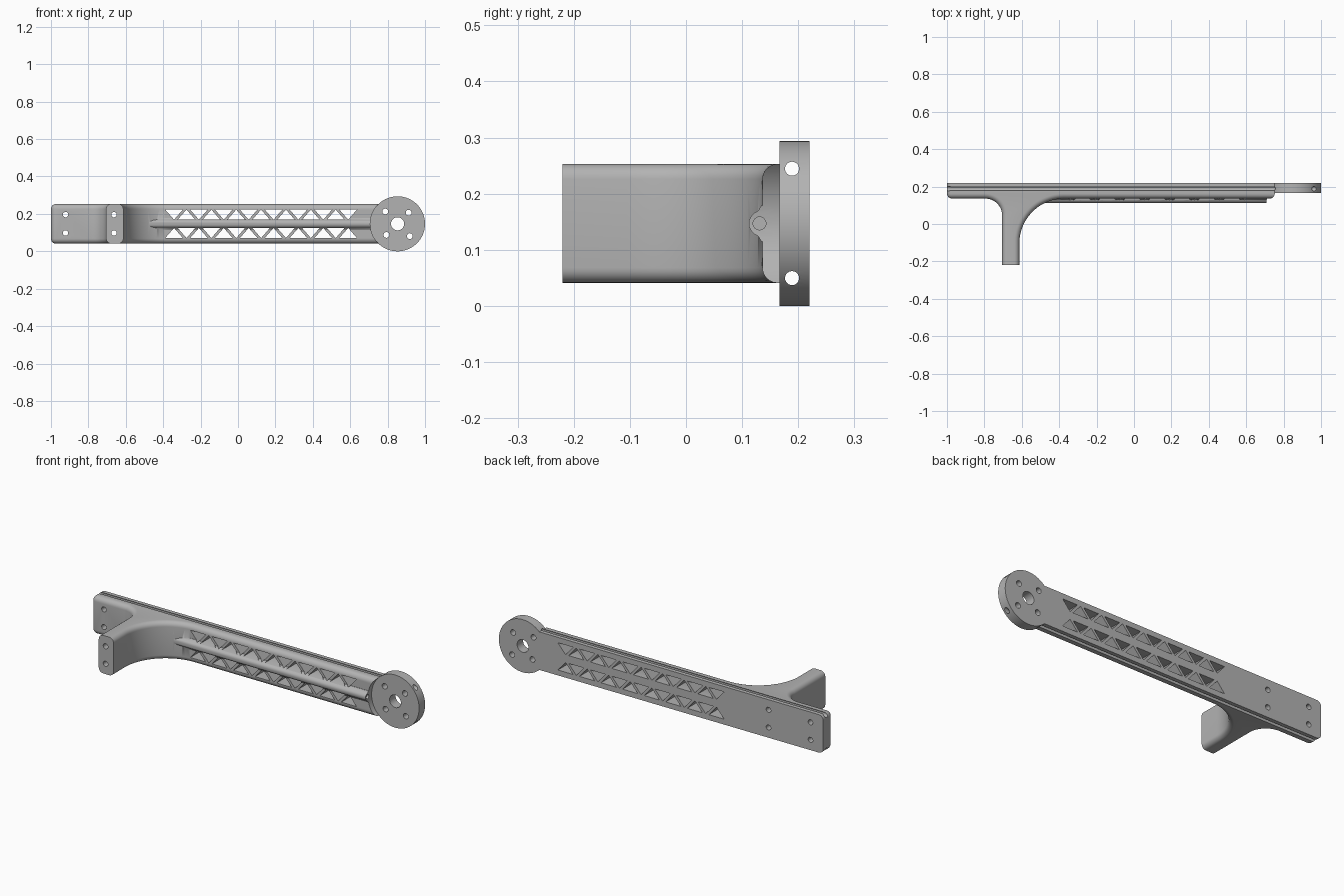
import bpy, bmesh, math
from math import sin, cos, pi
from mathutils import Vector

old = bpy.data.objects.get("Cube")
if old:
    bpy.data.objects.remove(old)

MID = 0.147                      # height of the arm's centre line
BACK, FRONT = 0.22, 0.136        # back and front faces of the arm
HALF = 0.106                     # half height of the arm
HUB_X, HUB_R, HUB_FRONT = 0.853, 0.147, 0.167

grey = bpy.data.materials.new("plain_grey")
grey.use_nodes = True
grey.diffuse_color = (0.45, 0.45, 0.45, 1)
grey.node_tree.nodes["Principled BSDF"].inputs["Base Color"].default_value = grey.diffuse_color


def finish(name, bm):
    bmesh.ops.recalc_face_normals(bm, faces=bm.faces)
    mesh = bpy.data.meshes.new(name)
    bm.to_mesh(mesh)
    bm.free()
    mesh.materials.append(grey)
    obj = bpy.data.objects.new(name, mesh)
    bpy.context.collection.objects.link(obj)
    return obj


def prism(bm, points, offset):
    """Closed outline swept along an offset vector, capped at both ends."""
    near = [bm.verts.new(p) for p in points]
    far = [bm.verts.new(Vector(p) + Vector(offset)) for p in points]
    bm.faces.new(near[::-1])
    bm.faces.new(far)
    for i in range(len(near)):
        j = (i + 1) % len(near)
        bm.faces.new((near[i], near[j], far[j], far[i]))
    bmesh.ops.recalc_face_normals(bm, faces=bm.faces)


def rod(bm, axis, a, b, c, d, r, sides=32):
    """Cylinder along x or y from a to b; c, d are the other two coordinates."""
    ring = [(c + r * cos(2 * pi * i / sides), d + r * sin(2 * pi * i / sides)) for i in range(sides)]
    if axis == "x":
        prism(bm, [(a, u, v) for u, v in ring], (b - a, 0, 0))
    else:
        prism(bm, [(u, a, v) for u, v in ring], (0, b - a, 0))


def arc(cx, cy, r, start, end, n):
    return [(cx + r * cos(math.radians(start + (end - start) * i / n)),
             cy + r * sin(math.radians(start + (end - start) * i / n))) for i in range(n + 1)]


def combine(target, tool, operation):
    mod = target.modifiers.new(operation, "BOOLEAN")
    mod.operation, mod.object, mod.solver = operation, tool, "EXACT"
    bpy.context.view_layer.update()
    result = bpy.data.meshes.new_from_object(
        target.evaluated_get(bpy.context.evaluated_depsgraph_get()))
    target.modifiers.clear()
    target.data = result
    bpy.data.objects.remove(tool)


# Arm with its bracket leg: plan outline with two fillets, front edges rounded
outline = [(-1, BACK), (-1, FRONT)]
outline += arc(-0.795, FRONT - 0.09, 0.09, 90, 0, 12)
outline += [(-0.705, -0.22), (-0.613, -0.22)]
outline += arc(-0.373, FRONT - 0.24, 0.24, 180, 90, 24)
outline += [(0.82, FRONT), (0.82, BACK)]
bm = bmesh.new()
prism(bm, [(x, y, MID - HALF) for x, y in outline], (0, 0, 2 * HALF))
rounded = []
for e in bm.edges:
    p, q = (v.co for v in e.verts)
    level = abs(p.z - q.z) < 1e-5
    flat_side = any(abs(p[k] - w) < 1e-4 and abs(q[k] - w) < 1e-4
                    for k, w in ((1, BACK), (1, -0.22), (0, 0.82)))
    end_corner = not level and abs(p.x + 1) < 1e-4 and p.y < BACK - 0.01
    if (level and not flat_side) or end_corner:
        rounded.append(e)
bmesh.ops.bevel(bm, geom=rounded, offset=0.027, offset_type="OFFSET", segments=6,
                profile=0.5, affect="EDGES", clamp_overlap=False)
arm = finish("bracket_arm", bm)

# Central rib with flared base
half = [(0.134, 0.032), (0.129, 0.023), (0.122, 0.019), (0.116, 0.013), (0.1125, 0.006)]
section = [(0.16, 0.032)] + half + [(y, -z) for y, z in reversed(half)] + [(0.16, -0.032)]
bm = bmesh.new()
prism(bm, [(-0.57, y, MID + z) for y, z in section], (1.37, 0, 0))
combine(arm, finish("rib", bm), "UNION")

# Round clearance in front of the hub, then the hub disc
bm = bmesh.new()
rod(bm, "y", 0, HUB_FRONT + 0.01, HUB_X, MID, HUB_R - 0.001, 96)
combine(arm, finish("hub_clearance", bm), "DIFFERENCE")
bm = bmesh.new()
rod(bm, "y", HUB_FRONT, BACK, HUB_X, MID, HUB_R, 96)
combine(arm, finish("hub_disc", bm), "UNION")

# Truss windows: two mirrored rows of alternating triangles
bm = bmesh.new()
for side in (1, -1):
    for i in range(15):
        x = -0.342 + 0.0665 * i
        base, tip = (0.076, 0.022) if i % 2 == 0 else (0.022, 0.076)
        prism(bm, [(x - 0.047, 0, MID + side * base), (x + 0.047, 0, MID + side * base),
                   (x, 0, MID + side * tip)], (0, 0.4, 0))
combine(arm, finish("truss_windows", bm), "DIFFERENCE")

# Screw holes, hub holes and the bore in the rib's end
bm = bmesh.new()
for x in (-0.922, -0.663):
    for side in (1, -1):
        rod(bm, "y", -0.4, 0.4, x, MID + side * 0.049, 0.0145, 24)
rod(bm, "y", 0, 0.4, HUB_X, MID, 0.035, 40)
for k in range(4):
    r, a = (0.093, 0.084)[k % 2], 3 * pi / 4 + k * pi / 2
    rod(bm, "y", 0, 0.4, HUB_X + r * cos(a), MID + r * sin(a), 0.0155, 24)
rod(bm, "x", 0.6, 0.73, 0.131, MID, 0.0115, 24)
combine(arm, finish("holes", bm), "DIFFERENCE")

# Long rod channels along the top and bottom edges and through the hub
bm = bmesh.new()
for side in (1, -1):
    rod(bm, "x", -1.1, 1.1, 0.189, MID + side * 0.0975, 0.0125, 32)
combine(arm, finish("rod_channels", bm), "DIFFERENCE")

bpy.ops.object.select_all(action="DESELECT")
arm.select_set(True)
bpy.context.view_layer.objects.active = arm
bpy.ops.object.shade_smooth_by_angle(angle=math.radians(32))
